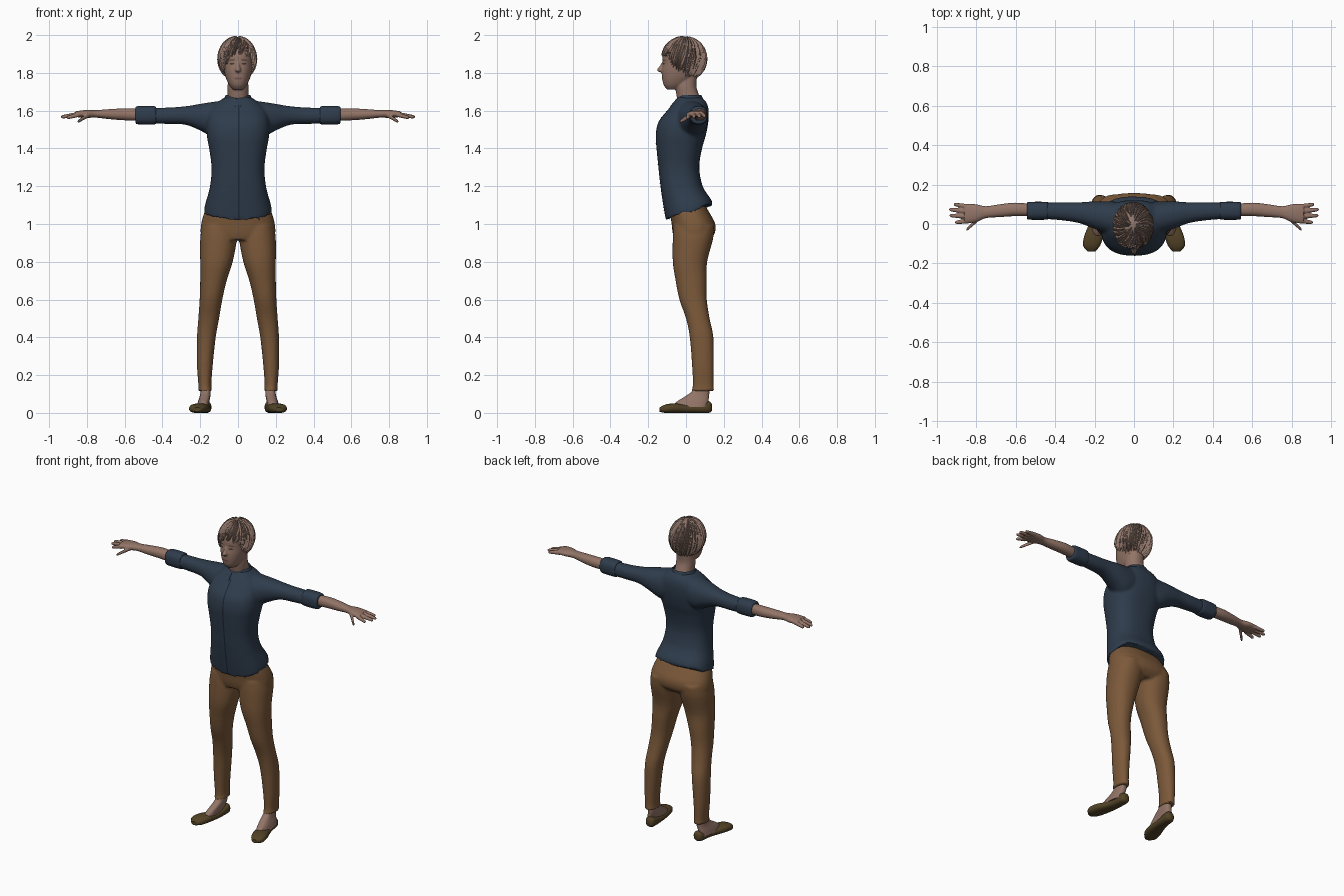
import bpy, bmesh, math, random
from mathutils import Vector

random.seed(4)
cube = bpy.data.objects.get("Cube")
if cube:
    bpy.data.objects.remove(cube)


def material(name, *rgb):
    mat = bpy.data.materials.new(name)
    mat.use_nodes = True
    color = (*rgb, 1)
    mat.diffuse_color = color
    node = next(n for n in mat.node_tree.nodes if n.type == 'BSDF_PRINCIPLED')
    node.inputs["Base Color"].default_value = color
    node.inputs["Roughness"].default_value = 0.9
    return mat


SKIN = material("skin", .29, .175, .135)
HAIR = material("hair", .27, .175, .14)
SHIRT = material("navy_shirt", .028, .045, .072)
SEAM = material("shirt_seam", .012, .019, .032)
TROUSERS = material("brown_trousers", .2, .1, .042)
SHOE = material("olive_shoe", .085, .056, .02)
DARK = material("eye_and_brow", .06, .04, .033)
LIPS = material("lips", .2, .095, .08)


def blend(a, b, c, d, t):
    """Smooth curve value between b and c."""
    return b + .5 * t * (c - a + t * (2*a - 5*b + 4*c - d + t * (3*(b - c) + d - a)))


def loft(bm, rows, axis='z', side=1, power=2.2, n=36, steps=4):
    """Skin rounded sections; a row is (position, low a, high a, low b, high b)."""
    fine = []
    for i in range(len(rows) - 1):
        quad = [rows[max(i-1, 0)], rows[i], rows[i+1], rows[min(i+2, len(rows)-1)]]
        fine += [[blend(*v, s / steps) for v in zip(*quad)] for s in range(steps)]
    fine.append(rows[-1])
    rings = []
    for p, a0, a1, b0, b1 in fine:
        ring = []
        for k in range(n):
            t = math.tau * k / n
            c, s = math.cos(t), math.sin(t)
            a = (a0 + a1) / 2 + (a1 - a0) / 2 * math.copysign(abs(c) ** (2 / power), c)
            b = (b0 + b1) / 2 + (b1 - b0) / 2 * math.copysign(abs(s) ** (2 / power), s)
            x, y, z = {'x': (p, a, b), 'y': (a, p, b), 'z': (a, b, p)}[axis]
            ring.append(bm.verts.new((side * x, y, z)))
        rings.append(ring)
    bridge(bm, rings)
    return rings


def bridge(bm, rings):
    for r, q in zip(rings, rings[1:]):
        for k in range(len(r)):
            j = (k + 1) % len(r)
            bm.faces.new((r[k], r[j], q[j], q[k]))
    bm.faces.new(rings[0])
    bm.faces.new(rings[-1])


def finish(name, bm, mat, voxel=0, smooth=0, solid=0):
    """Turn a bmesh into a smooth object, fusing overlapping volumes if asked."""
    bmesh.ops.recalc_face_normals(bm, faces=bm.faces)
    mesh = bpy.data.meshes.new(name)
    bm.to_mesh(mesh)
    bm.free()
    obj = bpy.data.objects.new(name, mesh)
    bpy.context.collection.objects.link(obj)
    bpy.ops.object.select_all(action='DESELECT')
    obj.select_set(True)
    bpy.context.view_layer.objects.active = obj
    mods = []
    if voxel:
        m = obj.modifiers.new("fuse", 'REMESH')
        m.mode, m.voxel_size = 'VOXEL', voxel
        mods.append(m.name)
    if smooth:
        m = obj.modifiers.new("relax", 'SMOOTH')
        m.iterations = smooth
        mods.append(m.name)
    if solid:
        m = obj.modifiers.new("thickness", 'SOLIDIFY')
        m.thickness = solid
        mods.append(m.name)
    for m in mods:
        bpy.ops.object.modifier_apply(modifier=m)
    obj.data.materials.clear()
    obj.data.materials.append(mat)
    bpy.ops.object.shade_smooth_by_angle(angle=math.radians(50))
    bpy.context.view_layer.update()
    return obj


def decal(name, target, mat, cx, cz, w, h, nx=6, nz=2, oval=True, tilt=0):
    """Thin patch laid on the front of a target."""
    bm = bmesh.new()
    grid = []
    for i in range(nx + 1):
        u = 2 * i / nx - 1
        tall = h * (max(.15, math.sqrt(1 - u * u)) if oval else 1)
        col = []
        for j in range(nz + 1):
            x, z = cx + u * w, cz + tall * (2 * j / nz - 1) + tilt * u
            hit, spot, _, _ = target.ray_cast(Vector((x, -1, z)), Vector((0, 1, 0)))
            col.append(bm.verts.new((x, (spot.y if hit else 0) - .002, z)) if hit else None)
        grid.append(col)
    for a, b in zip(grid, grid[1:]):
        for j in range(nz):
            corners = (a[j], b[j], b[j+1], a[j+1])
            if all(corners):
                bm.faces.new(corners)
    finish(name, bm, mat)


# Shirt: torso with sheared ragged hem, fused with both sleeves
bm = bmesh.new()
torso = [(1.05, .18, -.105, .14), (1.1, .174, -.116, .132), (1.2, .148, -.135, .088),
         (1.3, .14, -.146, .07), (1.4, .153, -.156, .085), (1.47, .165, -.16, .105),
         (1.54, .165, -.146, .118), (1.6, .15, -.1, .12), (1.64, .115, -.068, .11),
         (1.67, .07, -.045, .085)]
hem = loft(bm, [(z, -w, w, lo, hi) for z, w, lo, hi in torso], power=2.5, n=56)[0]
for v in bm.verts:
    if v.co.z < 1.2:
        v.co.z += .35 * v.co.y * (1.2 - v.co.z) / .15
for v in hem:
    v.co.z += random.uniform(-.008, .022)
sleeve = [(.06, -.05, .11, 1.47, 1.655), (.13, -.05, .115, 1.46, 1.647),
          (.2, -.025, .115, 1.495, 1.636), (.28, .005, .11, 1.526, 1.623),
          (.38, .02, .11, 1.53, 1.616), (.52, .03, .105, 1.533, 1.615)]
for side in (1, -1):
    loft(bm, sleeve, 'x', side)
shirt = finish("shirt", bm, SHIRT, voxel=.008, smooth=4)
decal("button_placket", shirt, SEAM, .004, 1.33, .004, .3, nx=1, nz=50, oval=False)

# Folded collar, open at the front with two points
bm = bmesh.new()
lines = []
for k in range(33):
    a = .1 + (math.tau - .2) * k / 32
    front = max(0, math.cos(a)) ** 3
    line = []
    for r, z, drop, push in ((.06, 1.64, 0, 0), (.064, 1.684, .014, .004), (.08, 1.652, .03, .03)):
        line.append(bm.verts.new((r * math.sin(a), .02 - .95 * r * math.cos(a) - push * front,
                                  z - drop * front)))
    lines.append(line)
for a, b in zip(lines, lines[1:]):
    for j in (0, 1):
        bm.faces.new((a[j], b[j], b[j+1], a[j+1]))
finish("collar", bm, SHIRT, solid=.006)

# Trousers: pelvis fused with two tapering legs
bm = bmesh.new()
pelvis = [(1.1, .16, -.08, .1), (1.05, .182, -.082, .13), (1.0, .195, -.076, .155),
          (.95, .197, -.07, .152), (.915, .175, -.06, .12)]
loft(bm, [(z, -w, w, lo, hi) for z, w, lo, hi in pelvis], power=2.4)
leg = [(.99, .01, .19, -.065, .15), (.92, .006, .2, -.07, .143), (.8, .028, .2, -.07, .112),
       (.7, .06, .2, -.055, .11), (.6, .083, .203, -.035, .11), (.5, .1, .21, 0, .125),
       (.4, .118, .217, .02, .145), (.25, .134, .217, .032, .147), (.15, .141, .21, .036, .146),
       (.115, .136, .212, .028, .15)]
for side in (1, -1):
    loft(bm, leg, side=side)
finish("trousers", bm, TROUSERS, voxel=.008, smooth=3)

# Limb parts, once per side
forearm = [(.5, .04, .1, 1.545, 1.61), (.6, .04, .108, 1.549, 1.612), (.68, .035, .1, 1.555, 1.608),
           (.75, .03, .09, 1.563, 1.603), (.8, .01, .1, 1.562, 1.604), (.86, .002, .102, 1.566, 1.597)]
cuff = [(.435, .03, .104, 1.536, 1.614), (.445, .022, .112, 1.527, 1.624),
        (.53, .022, .112, 1.528, 1.624), (.543, .03, .105, 1.54, 1.613)]
foot = [(.03, .155, .22, -.075, .11), (.06, .152, .212, -.048, .118), (.09, .146, .202, 0, .122),
        (.12, .146, .198, .035, .125), (.18, .148, .2, .045, .13)]
shoe = [(.137, .155, .185, .012, .045), (.12, .142, .202, 0, .062), (.06, .142, .21, 0, .05),
        (0, .147, .228, 0, .044), (-.06, .155, .252, 0, .05), (-.11, .172, .258, 0, .044),
        (-.14, .198, .235, .006, .028)]
fingers = [(.84, .088, .913, .1, 1.57), (.85, .064, .938, .074, 1.567),
           (.85, .039, .935, .043, 1.566), (.84, .015, .907, .008, 1.562)]
for label, side in (("left", 1), ("right", -1)):
    bm = bmesh.new()
    loft(bm, forearm, 'x', side)
    for x0, y0, x1, y1, z1 in fingers + [(.785, .03, .85, -.03, 1.541)]:
        rows = []
        for t, r in ((0, .013), (.5, .011), (.88, .009), (1, .004)):
            x, y, z = x0 + (x1-x0) * t, y0 + (y1-y0) * t, 1.58 + (z1-1.58) * t
            rows.append((x, y - r, y + r, z - r, z + r))
        loft(bm, rows, 'x', side, n=12)
    finish(label + "_forearm_and_hand", bm, SKIN, voxel=.004, smooth=2)
    for part, rows, axis, mat in (("sleeve_cuff", cuff, 'x', SHIRT), ("foot", foot, 'z', SKIN),
                                  ("shoe", shoe, 'y', SHOE)):
        bm = bmesh.new()
        loft(bm, rows, axis, side, power=2.5)
        finish(label + "_" + part, bm, mat)

# Head, neck and nose fused into one form
bm = bmesh.new()
skull = [(1.712, .026, -.1, -.045), (1.735, .046, -.118, 0), (1.77, .063, -.126, .04),
         (1.81, .074, -.128, .07), (1.85, .08, -.124, .088), (1.9, .083, -.122, .096),
         (1.95, .068, -.1, .08), (1.978, .035, -.05, .04)]
neck = [(1.64, .06, -.04, .085), (1.68, .055, -.05, .07), (1.73, .055, -.056, .055),
        (1.79, .05, -.05, .06)]
nose = [(1.803, .009, -.136, -.1), (1.814, .016, -.154, -.1), (1.835, .01, -.141, -.1),
        (1.86, .006, -.126, -.1)]
for rows in (skull, neck, nose):
    loft(bm, [(z, -w, w, lo, hi) for z, w, lo, hi in rows])
head = finish("head_and_neck", bm, SKIN, voxel=.005, smooth=2)
decal("mouth", head, LIPS, 0, 1.77, .022, .006)
for label, side in (("left", 1), ("right", -1)):
    decal(label + "_eye", head, DARK, side * .032, 1.848, .013, .005)
    decal(label + "_eyebrow", head, DARK, side * .033, 1.868, .018, .003, tilt=side * -.002)


# Short hair: a cap with pointed locks swirling off the crown
def scalp(phi, t, lift=0):
    k = 1 + lift * 10
    return (-.004 + .097 * k * math.sin(t) * math.sin(phi),
            -.008 - .112 * k * math.sin(t) * math.cos(phi), 1.878 + .112 * k * math.cos(t))


def rim(phi):
    """Angle from the crown where the hair ends; the fringe falls to one side."""
    phi = (phi + math.pi) % math.tau - math.pi
    s = min(1, abs(phi) / 2)
    fringe = 14 * math.exp(-(phi + .7) ** 2 * 4)
    return math.radians(74 + 68 * s * s * (3 - 2 * s) + fringe)


bm = bmesh.new()
rings = []
for i in range(14):
    ring = []
    for k in range(48):
        phi = math.tau * k / 48
        ring.append(bm.verts.new(scalp(phi, .03 + (rim(phi) - .03) * i / 13)))
    rings.append(ring)
bridge(bm, rings)
finish("hair_cap", bm, HAIR)

bm = bmesh.new()
for i in range(150):
    phi = math.tau * i * .618
    start, end = random.uniform(.05, .65), random.uniform(.85, 1.07)
    wide, swirl = random.uniform(.008, .014), random.uniform(-.15, -.45)
    rings = []
    for j in range(8):
        u = j / 7
        p = phi + swirl * u
        t = rim(p) * (start + (end - start) * u)
        w = wide * max(.08, 1 - u ** 3) * min(1, .3 + 2 * u)
        d = w / (.1 * max(.25, math.sin(t)))
        lift = .003 + .005 * u
        rings.append([bm.verts.new(scalp(p + a * d, t, h)) for a, h in
                      ((-1, lift - .005), (0, lift + .003), (1, lift - .005), (0, lift - .008))])
    bridge(bm, rings)
finish("hair_locks", bm, HAIR)
